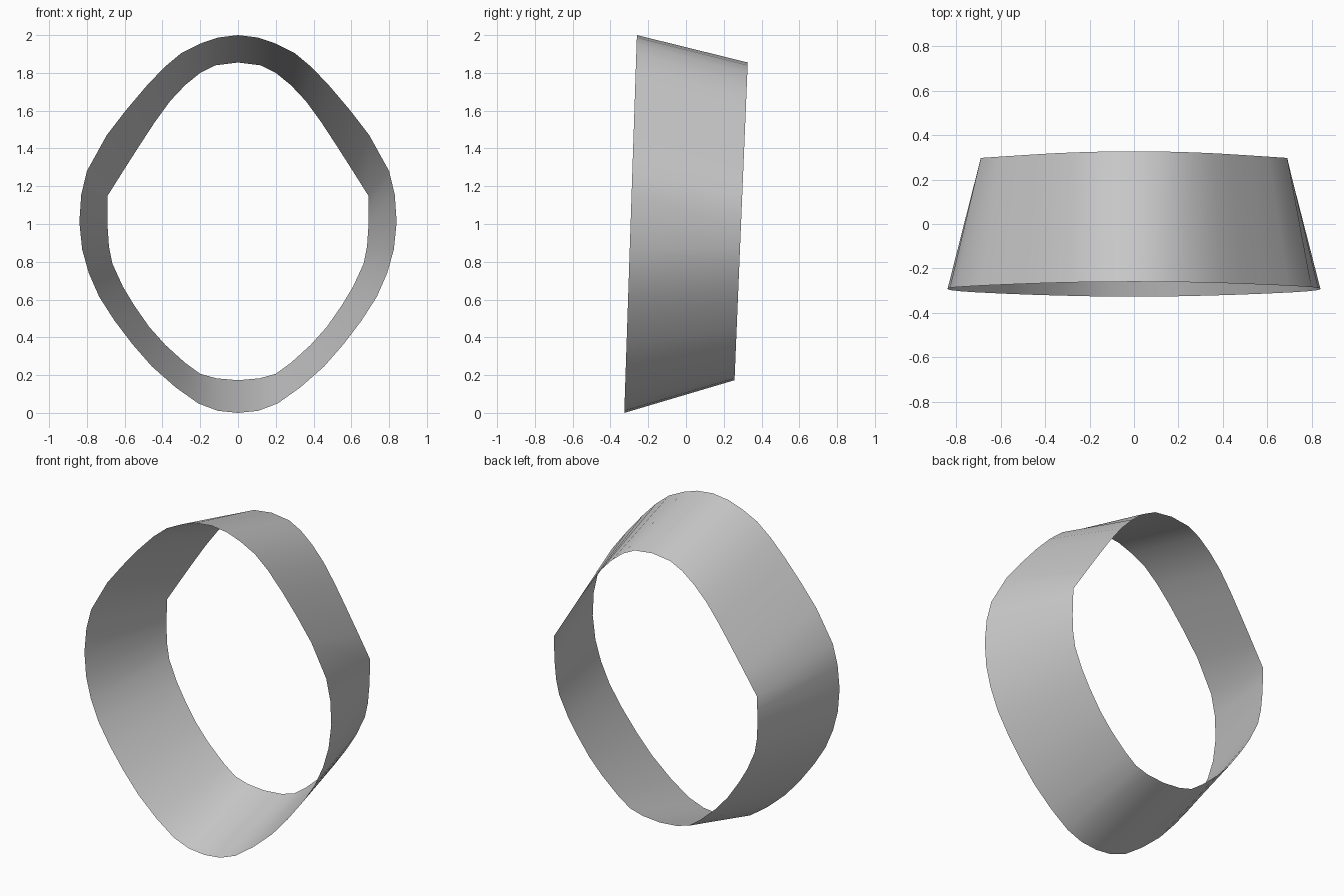
import bpy, bmesh

if "Cube" in bpy.data.objects:
    bpy.data.objects.remove(bpy.data.objects["Cube"])

# Right half of each rim, top to bottom, as (x, z)
FRONT = [(0, 2), (.107, 1.987), (.2, 1.955), (.30, 1.905), (.39, 1.83), (.485, 1.73),
         (.595, 1.6), (.695, 1.47), (.80, 1.28), (.83, 1.155), (.84, 1.01),
         (.825, .865), (.79, .74), (.735, .615), (.655, .49), (.56, .365),
         (.455, .245), (.33, .135), (.21, .05), (.107, .011), (0, 0)]
BACK = [(0, 1.855), (.12, 1.84), (.2, 1.80), (.28, 1.735), (.36, 1.65), (.44, 1.54),
        (.525, 1.41), (.605, 1.285), (.69, 1.15), (.691, 1.06), (.69, .98),
        (.683, .88), (.665, .79), (.61, .67), (.55, .57), (.47, .455),
        (.385, .36), (.28, .265), (.2, .207), (.115, .183), (0, .173)]


def rim(bm, half, y_top, y_bottom):
    """Closed, mirrored rim lying in a slightly tilted plane."""
    z_top, z_bottom = half[0][1], half[-1][1]
    loop = half + [(-x, z) for x, z in half[-2:0:-1]]
    verts = []
    for x, z in loop:
        t = (z - z_bottom) / (z_top - z_bottom)
        verts.append(bm.verts.new((x, y_bottom + t * (y_top - y_bottom), z)))
    return verts


# Tapered open band: a single thin surface between the two rims
bm = bmesh.new()
front = rim(bm, FRONT, -.26, -.327)
back = rim(bm, BACK, .327, .257)
n = len(front)
for i in range(n):
    j = (i + 1) % n
    bm.faces.new((front[i], front[j], back[j], back[i])).smooth = True

mesh = bpy.data.meshes.new("tapered_band")
bm.to_mesh(mesh)
bm.free()
band = bpy.data.objects.new("tapered_band", mesh)
bpy.context.collection.objects.link(band)
